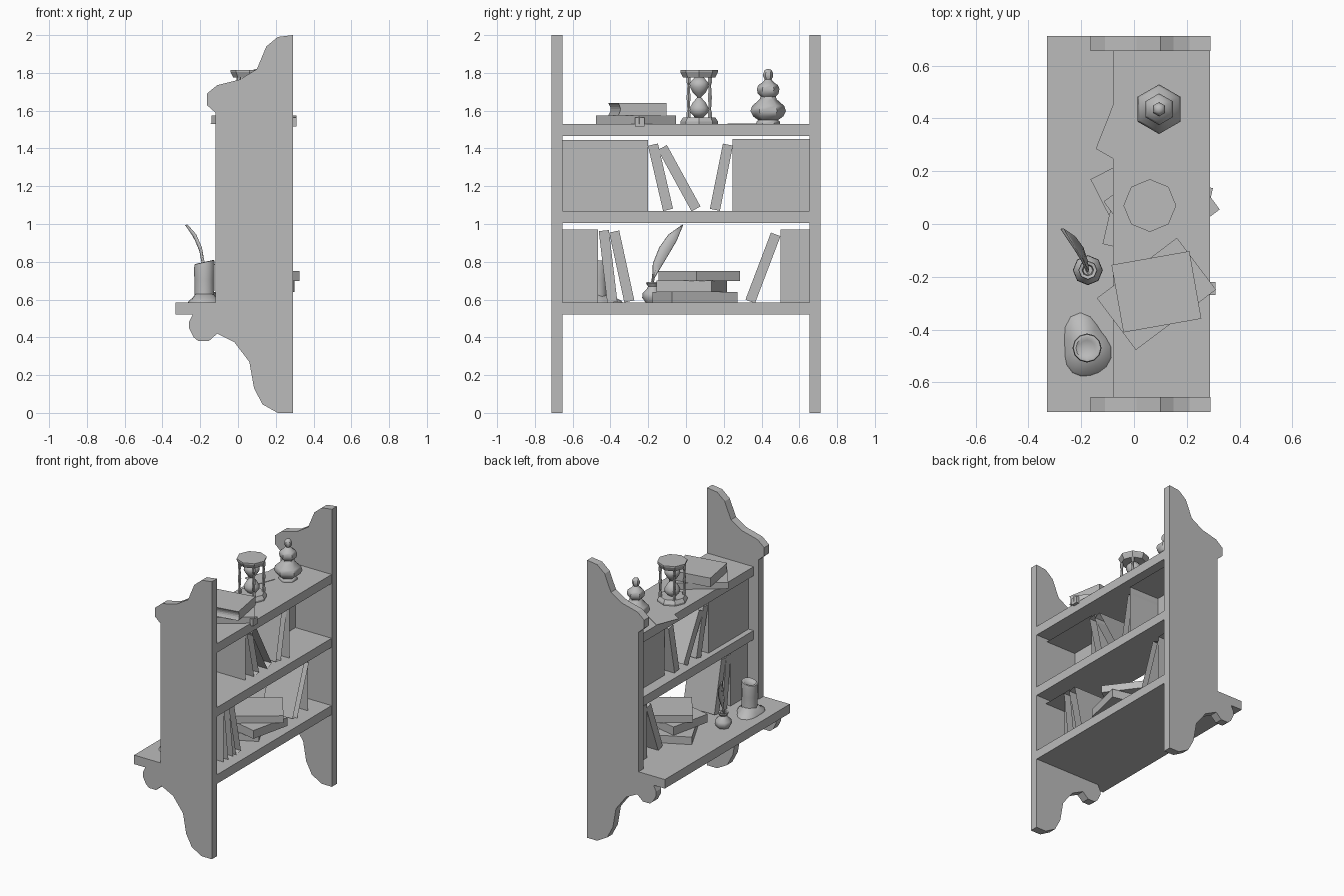
import bpy, bmesh, math
from mathutils import Matrix, Vector

cube = bpy.data.objects.get("Cube")
if cube:
    bpy.data.objects.remove(cube, do_unlink=True)

grey = bpy.data.materials.new("plain_grey")
grey.use_nodes = True
grey.diffuse_color = (0.5, 0.5, 0.5, 1)
grey.node_tree.nodes["Principled BSDF"].inputs["Base Color"].default_value = (0.5, 0.5, 0.5, 1)


def finish(name, bm, smooth=None):
    mesh = bpy.data.meshes.new(name)
    bm.to_mesh(mesh)
    bm.free()
    mesh.materials.append(grey)
    ob = bpy.data.objects.new(name, mesh)
    bpy.context.collection.objects.link(ob)
    if smooth:
        bpy.ops.object.select_all(action='DESELECT')
        ob.select_set(True)
        bpy.context.view_layer.objects.active = ob
        bpy.ops.object.shade_smooth_by_angle(angle=math.radians(smooth))
    return ob


def box(name, centre, size, turn=0, lean=0, open_back=False):
    bm = bmesh.new()
    bmesh.ops.create_cube(bm, size=1)
    if open_back:
        bmesh.ops.delete(bm, geom=[f for f in bm.faces if f.normal.x > 0.9], context='FACES')
    m = (Matrix.Translation(centre) @ Matrix.Rotation(turn, 4, 'Z')
         @ Matrix.Rotation(lean, 4, 'X') @ Matrix.Diagonal((*size, 1)))
    bmesh.ops.transform(bm, matrix=m, verts=bm.verts)
    return finish(name, bm)


def span(name, x, y, z, **kw):
    lo, hi = zip(x, y, z)
    return box(name, [(a + b) / 2 for a, b in zip(lo, hi)], [b - a for a, b in zip(lo, hi)], **kw)


def prism(name, points, shift):
    """Extrude a closed outline of 3D points along a vector."""
    bm = bmesh.new()
    face = bm.faces.new([bm.verts.new(p) for p in points])
    ext = bmesh.ops.extrude_face_region(bm, geom=[face])
    verts = [v for v in ext["geom"] if isinstance(v, bmesh.types.BMVert)]
    bmesh.ops.translate(bm, vec=shift, verts=verts)
    bmesh.ops.recalc_face_normals(bm, faces=bm.faces)
    return finish(name, bm)


def lathe(name, centre, profile, sides, start=0, smooth=None, warp=None):
    """Turn (radius, height) points about a vertical axis."""
    bm = bmesh.new()
    rings = []
    for r, z in profile:
        ring = []
        for i in range(sides):
            a = start + math.tau * i / sides
            p = Vector((r * math.cos(a), r * math.sin(a), z))
            p = warp(p, a) if warp else p
            ring.append(bm.verts.new(p + Vector(centre)))
        rings.append(ring)
    for low, high in zip(rings, rings[1:]):
        for i in range(sides):
            j = (i + 1) % sides
            bm.faces.new((low[i], low[j], high[j], high[i]))
    bm.faces.new(rings[0][::-1])
    bm.faces.new(rings[-1])
    return finish(name, bm, smooth)


# Scrolled side panels
outline = [(.29, 2), (.21, 1.99), (.15, 1.94), (.125, 1.88), (.1, 1.82), (.01, 1.765),
           (-.11, 1.735), (-.165, 1.69), (-.165, 1.63), (-.12, 1.59), (-.12, .55),
           (-.24, .52), (-.26, .48), (-.26, .45), (-.235, .4), (-.21, .38), (-.155, .38),
           (-.11, .42), (-.02, .375), (.06, .27), (.085, .13), (.13, .045), (.21, 0), (.29, 0)]
for side, y in (("right", -.712), ("left", .655)):
    prism(side + "_panel", [(x, y, z) for x, z in outline], (0, .057, 0))

# Shelves, the lowest with a wide front ledge
span("top_shelf", (-.08, .288), (-.655, .655), (1.465, 1.53))
span("middle_shelf", (-.08, .288), (-.655, .655), (1.005, 1.07))
span("bottom_shelf", (-.12, .288), (-.655, .655), (.52, .585))
span("bottom_ledge", (-.33, -.12), (-.712, .712), (.52, .585))

# Rows of books, open at the back
span("upper_right_books", (-.04, .2), (-.655, -.2), (1.07, 1.445), open_back=True)
span("upper_left_books", (0, .24), (.245, .655), (1.07, 1.45), open_back=True)
span("lower_right_books", (-.03, .21), (-.655, -.465), (.585, .97), open_back=True)
span("lower_left_books", (-.04, .21), (.5, .655), (.585, .97), open_back=True)

# Leaning books: foot y, foot z, head y, head z
leaners = [(-.095, 1.075, -.175, 1.42), (.053, 1.08, -.125, 1.405), (.153, 1.075, .222, 1.42),
           (-.39, .585, -.435, .965), (-.3, .59, -.38, .96), (.34, .59, .475, .945)]
for n, (y0, z0, y1, z1) in enumerate(leaners):
    box(f"leaning_book_{n + 1}", (.09, (y0 + y1) / 2, (z0 + z1) / 2),
        (.25, .054, math.hypot(y1 - y0, z1 - z0)), lean=-math.atan2(y1 - y0, z1 - z0), open_back=True)

# Books lying flat
flat = [("stack_book_low", (.026, .048, .612), (.23, .39, .055), 27),
        ("stack_book_middle", (.09, .03, .67), (.36, .3, .06), -13),
        ("stack_book_high", (.105, .07, .725), (.336, .286, .052), 36.5),
        ("top_book_low", (.085, -.265, 1.553), (.38, .246, .045), 37)]
for name, centre, size, angle in flat:
    box(name, centre, size, turn=math.radians(angle))
box("ribbon", (.297, -.245, 1.54), (.025, .05, .05))

# Upper book with a curved spine
turn = Matrix.Translation((.085, -.257, 1.575)) @ Matrix.Rotation(math.radians(10), 4, 'Z')
arc = [(-.13 + .012 * math.sin(math.pi * k / 6), .065 * k / 6) for k in range(7)]
section = arc + [(.13, .065), (.13, 0)]
prism("top_book_high", [turn @ Vector((-.15, y, z)) for y, z in section],
      turn.to_3x3() @ Vector((.3, 0, 0)))

# Loose sheet over the top shelf edge
prism("paper_sheet", [(-.08, .45, 1.53), (-.145, .285, 1.53), (-.03, .22, 1.53), (.03, .38, 1.53)],
      (0, 0, .003))

# Hourglass
glass = (.06, .07, 1.53)
lathe("hourglass_base", glass, [(.1, 0), (.1, .012), (.085, .035)], 8)
lathe("hourglass_cap", glass, [(.085, .245), (.1, .275), (.1, .285)], 8)
lathe("hourglass_bulbs", glass, [(.025, .035), (.05, .06), (.052, .085), (.035, .115), (.01, .14),
                                 (.035, .165), (.052, .195), (.05, .22), (.025, .245)], 10, smooth=50)
for k in range(4):
    a = math.pi / 4 + k * math.pi / 2
    c = Vector(glass) + Vector((.08 * math.cos(a), .08 * math.sin(a), 0))
    lathe(f"hourglass_post_{k + 1}", c, [(.012, .035), (.012, .06), (.007, .075), (.012, .14),
                                         (.007, .205), (.012, .22), (.012, .245)], 6)

# Stoppered bottle
lathe("bottle", (.095, .435, 1.53),
      [(.062, 0), (.062, .012), (.052, .02), (.08, .04), (.094, .068), (.085, .095), (.045, .13),
       (.04, .145), (.055, .16), (.06, .185), (.052, .205), (.03, .22), (.018, .235),
       (.026, .25), (.027, .265), (.018, .285), (.006, .29)], 6, start=math.pi / 2, smooth=50)

# Ink pot and quill
lathe("ink_pot", (-.175, -.175, .585), [(.04, 0), (.057, .025), (.055, .05), (.03, .075), (.026, .085),
                                        (.036, .1), (.034, .108), (.022, .105), (.018, .08)], 8, smooth=40)
spine = [(-.172, -.183, .66, .004), (-.174, -.172, .72, .006), (-.18, -.155, .78, .024),
         (-.195, -.115, .86, .032), (-.225, -.07, .93, .028), (-.27, -.018, .995, .002)]
bm = bmesh.new()
rows = [(bm.verts.new((x, y - w * .8, z + w * .5)), bm.verts.new((x - .006, y, z)),
         bm.verts.new((x, y + w * .8, z - w * .5))) for x, y, z, w in spine]
for a, b in zip(rows, rows[1:]):
    for i in range(2):
        bm.faces.new((a[i], a[i + 1], b[i + 1], b[i]))
quill = finish("quill", bm, 40)
thick = quill.modifiers.new("thickness", 'SOLIDIFY')
thick.thickness = .008
thick.offset = 0


# Candle with a slanted top and a pool of wax
def slant(p, a):
    if p.z > .15:
        p.z += p.x * .22
    return p


def puddle(p, a):
    swell = 1 + .12 * math.sin(2 * a - 2.4) + .1 * math.cos(3 * a + .6)
    return Vector((p.x * swell, p.y * swell * 1.15, p.z))


lathe("candle", (-.178, -.47, .585), [(.056, 0), (.052, .04), (.053, .12), (.055, .19),
                                      (.052, .212), (.042, .214), (.03, .205)], 12, smooth=50, warp=slant)
lathe("wax_pool", (-.183, -.465, .585), [(.095, 0), (.09, .01), (.07, .022), (.05, .045)],
      18, smooth=60, warp=puddle)
